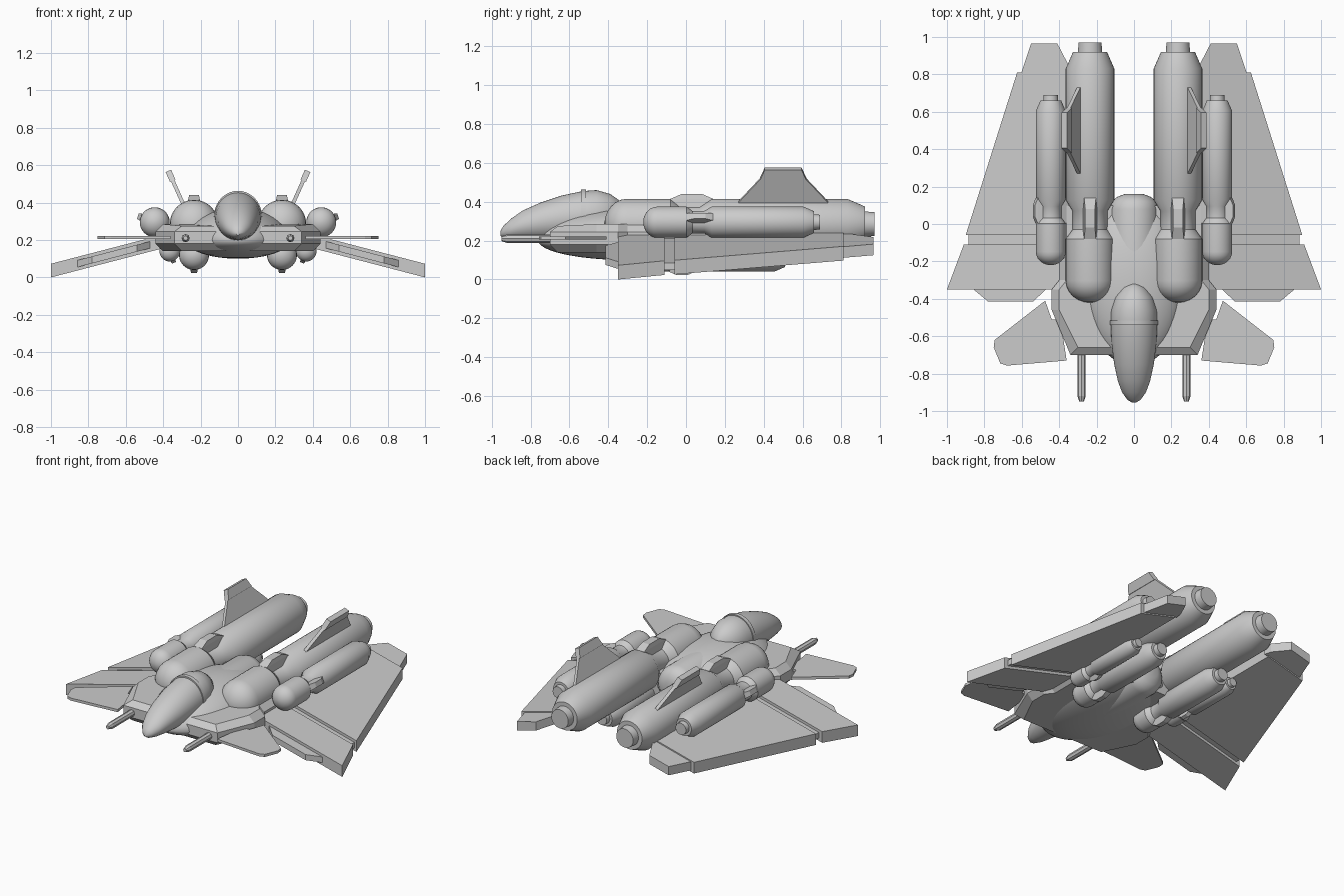
import bpy, bmesh, math
from mathutils import Matrix, Vector

if "Cube" in bpy.data.objects:
    bpy.data.objects.remove(bpy.data.objects["Cube"])

grey = bpy.data.materials.new("hull_grey")
grey.use_nodes = True
grey.diffuse_color = (0.6, 0.6, 0.6, 1)
grey.node_tree.nodes["Principled BSDF"].inputs["Base Color"].default_value = (0.6, 0.6, 0.6, 1)


def finish(name, bm, smooth=False, mirror=True):
    bmesh.ops.remove_doubles(bm, verts=bm.verts, dist=1e-5)
    bmesh.ops.recalc_face_normals(bm, faces=bm.faces)
    mesh = bpy.data.meshes.new(name)
    bm.to_mesh(mesh)
    bm.free()
    mesh.materials.append(grey)
    ob = bpy.data.objects.new(name, mesh)
    bpy.context.collection.objects.link(ob)
    if smooth:
        bpy.ops.object.select_all(action='DESELECT')
        ob.select_set(True)
        bpy.context.view_layer.objects.active = ob
        bpy.ops.object.shade_smooth_by_angle(angle=math.radians(32))
    if mirror:
        mod = ob.modifiers.new("mirror", 'MIRROR')
        mod.use_mirror_merge = False
        mod.use_clip = False
    return ob


def bridge(bm, rings):
    """Skin a list of closed rings of points and cap both ends."""
    loops = [[bm.verts.new(p) for p in ring] for ring in rings]
    n = len(loops[0])
    for a, b in zip(loops, loops[1:]):
        for i in range(n):
            j = (i + 1) % n
            bm.faces.new((a[i], a[j], b[j], b[i]))
    bm.faces.new(loops[0])
    bm.faces.new(loops[-1])


def prism(name, outline, low, high):
    """Plate with a plan outline, its heights given as functions of x."""
    bm = bmesh.new()
    bridge(bm, [[(x, y, f(x)) for x, y in outline] for f in (low, high)])
    return finish(name, bm)


def ellipse(y, half, bottom, top, n=40):
    mid, rise = (bottom + top) / 2, (top - bottom) / 2
    return [(half * math.cos(t), y, mid + rise * math.sin(t))
            for t in (2 * math.pi * i / n for i in range(n))]


def pod(name, x, z, r, front, neck, rear, lump_angles):
    """Engine pod with round nose, waisted neck, stepped nozzle and neck brackets."""
    k = r / 0.13
    prof = [(front + 0.9 * r * (1 - math.cos(t)), r * math.sin(t))
            for t in (math.radians(a) for a in (4, 15, 30, 45, 60, 75, 90))]
    prof += [(neck - 0.11 * k, r), (neck - 0.06 * k, 0.72 * r), (neck + 0.04 * k, 0.72 * r),
             (neck + 0.1 * k, r), (rear - 0.14 * k, r), (rear - 0.05 * k, 0.7 * r),
             (rear - 0.05 * k, 0.5 * r), (rear, 0.47 * r)]
    bm = bmesh.new()
    bridge(bm, [[(x + dx, y, z + dz) for dx, _, dz in ellipse(0, s, -s, s)] for y, s in prof])
    finish(name, bm, True)
    # Tapered brackets across the neck
    bm = bmesh.new()
    for angle in lump_angles:
        a = math.radians(angle)
        out, side = Vector((math.cos(a), 0, math.sin(a))), Vector((-math.sin(a), 0, math.cos(a)))
        rings = []
        for h, length, w in ((0.6, 0.11, 0.3), (1.0, 0.11, 0.24), (1.2, 0.05, 0.2)):
            rings.append([Vector((x, neck + sy * length * k, z)) + out * h * r + side * sx * w * r
                          for sx, sy in ((-1, -1), (1, -1), (1, 1), (-1, 1))])
        bridge(bm, rings)
    finish(name + "_brackets", bm)


# Engines and pods
pod("main_engine", 0.235, 0.285, 0.13, -0.42, 0.03, 0.97, (90, 270))
pod("outer_pod", 0.445, 0.295, 0.08, -0.22, 0.07, 0.69, (20, 200))
pod("lower_pod", 0.235, 0.12, 0.08, -0.24, -0.02, 0.54, (270, 90))
pod("small_pod", 0.365, 0.14, 0.055, -0.12, 0.06, 0.48, (250, 70))

# Fuselage: an ovoid, deeper above than below, with a rounded spine
bm = bmesh.new()
bmesh.ops.create_uvsphere(bm, u_segments=48, v_segments=24, radius=1)
for v in bm.verts:
    v.co = Vector((v.co.x * 0.28, -0.3 + v.co.y * 0.46, 0.2 + v.co.z * (0.17 if v.co.z > 0 else 0.1)))
finish("fuselage", bm, True, False)

bm = bmesh.new()
bridge(bm, [ellipse(y, s, 0.23 - s, 0.23 + s) for y, s in
            ((-0.3, 0.13), (0.08, 0.13), (0.12, 0.118), (0.145, 0.09), (0.16, 0.05))])
finish("rear_spine", bm, True, False)

# Cockpit nose and canopy frame
bm = bmesh.new()
bridge(bm, [ellipse(*s) for s in (
    (-0.955, 0.01, 0.225, 0.25), (-0.94, 0.035, 0.215, 0.275), (-0.9, 0.064, 0.207, 0.313),
    (-0.84, 0.086, 0.202, 0.355), (-0.75, 0.106, 0.198, 0.395), (-0.64, 0.12, 0.194, 0.432),
    (-0.53, 0.125, 0.19, 0.455), (-0.46, 0.122, 0.2, 0.46), (-0.39, 0.1, 0.22, 0.44),
    (-0.34, 0.063, 0.24, 0.405), (-0.31, 0.01, 0.29, 0.35))])
finish("cockpit", bm, True, False)
bm = bmesh.new()
bridge(bm, [ellipse(y, 0.128, 0.19, 0.463) for y in (-0.54, -0.515)])
finish("canopy_frame", bm, True, False)

# Chamfered shoulder deck
def deck_ring(z, inset, front_drop=0):
    side = [(0.34, -0.7), (0.44, -0.46), (0.44, -0.35), (0.4, -0.3), (0.4, 0.1)]
    ring = [(x - inset, y + (inset if y < -0.6 else 0), z - (front_drop if y < -0.6 else 0))
            for x, y in side]
    return ring + [(-x, y, h) for x, y, h in reversed(ring)]

bm = bmesh.new()
bridge(bm, [deck_ring(0.14, 0.04), deck_ring(0.18, 0), deck_ring(0.245, 0), deck_ring(0.285, 0.04, 0.01)])
finish("shoulder_deck", bm, False, False)

# Drooping wings, in panels split by a groove
def wing_z(offset):
    return lambda x: 0.26 * (1 - x) + offset

low, high = wing_z(0), wing_z(0.073)
thin_low, thin_high = wing_z(0.018), wing_z(0.055)
prism("wing_front_panel", [(0.36, -0.35), (1, -0.35), (0.91, -0.11), (0.36, -0.11)], low, high)
prism("wing_groove", [(0.36, -0.115), (0.885, -0.115), (0.885, -0.05), (0.36, -0.05)], thin_low, thin_high)
prism("wing_main_panel", [(0.36, -0.06), (0.9, -0.06), (0.625, 0.81), (0.36, 0.81)], low, high)
prism("wing_front_flap", [(0.46, -0.34), (0.54, -0.415), (0.78, -0.415), (0.87, -0.34)], thin_low, thin_high)
prism("wing_rear_flap", [(0.34, 0.8), (0.605, 0.8), (0.55, 0.965), (0.41, 0.965), (0.35, 0.85)],
      wing_z(0.008), wing_z(0.065))

# Canards
prism("canard", [(0.36, -0.73), (0.68, -0.757), (0.715, -0.745), (0.75, -0.66), (0.745, -0.62),
                 (0.475, -0.41), (0.44, -0.51), (0.38, -0.51), (0.38, -0.6)],
      lambda x: 0.205, lambda x: 0.222)

# Guns
bm = bmesh.new()
bridge(bm, [[(0.28 + p[0], y, p[2]) for p in ellipse(0, s, 0.21 - s, 0.21 + s, 8)]
            for y, s in ((-0.95, 0.012), (-0.92, 0.022), (-0.6, 0.022))])
finish("gun", bm)

# Outward leaning tail fins with thicker caps
def fin(name, outline, half):
    lean = Vector((0.45, 0, 1)).normalized()
    across = Vector((lean.z, 0, -lean.x))
    bm = bmesh.new()
    bridge(bm, [[Vector((0.285, y, 0.375)) + lean * h + across * s * half for y, h in outline]
                for s in (-1, 1)])
    finish(name, bm)

fin("tail_fin", [(0.23, -0.02), (0.38, 0.155), (0.62, 0.155), (0.77, -0.02)], 0.01)
fin("fin_cap", [(0.38, 0.155), (0.385, 0.165), (0.405, 0.213), (0.595, 0.213), (0.615, 0.165), (0.62, 0.155)], 0.016)
